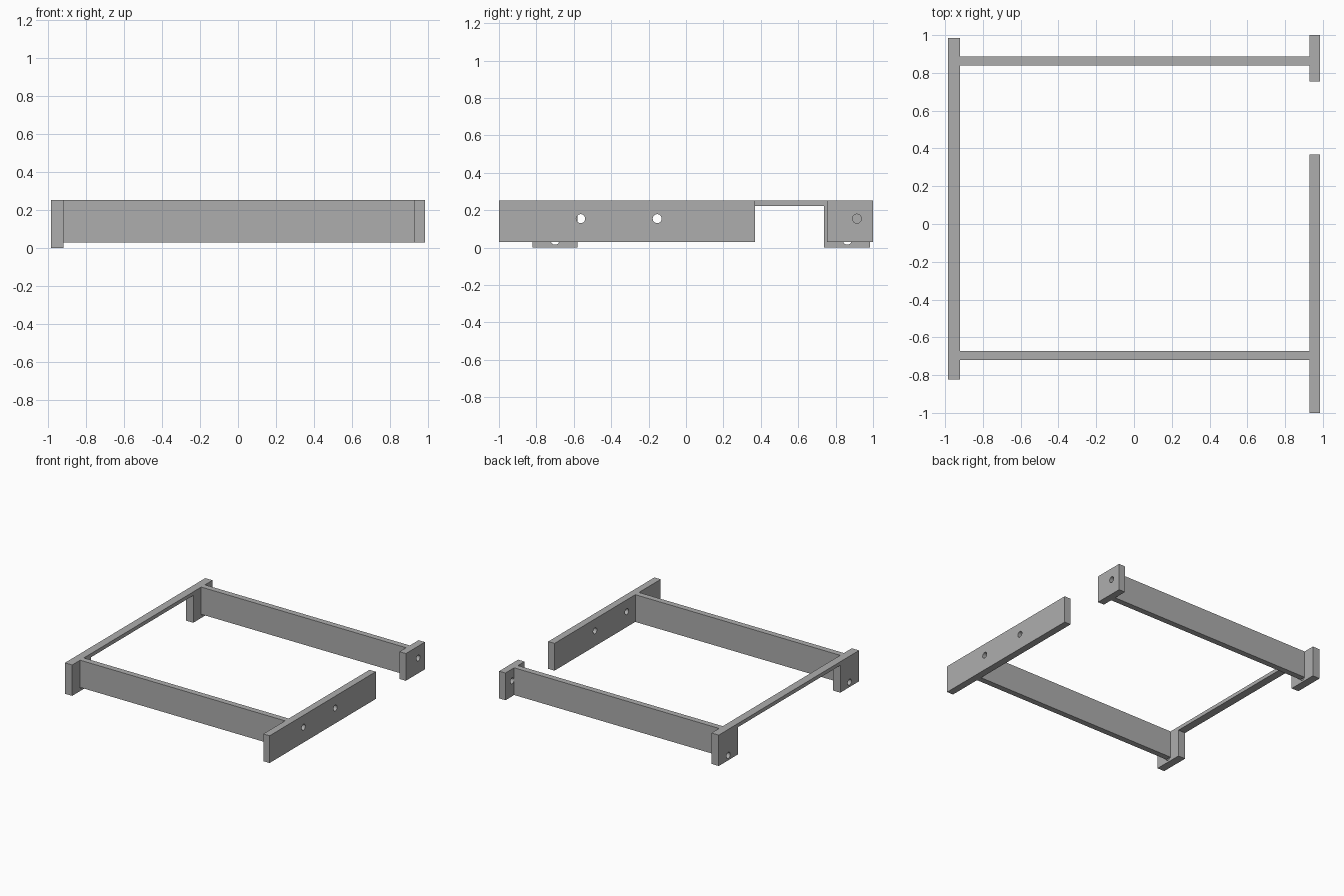
import bpy
from math import pi

default = bpy.data.objects.get("Cube")
if default:
    bpy.data.objects.remove(default, do_unlink=True)

grey = bpy.data.materials.new("plain grey")
grey.use_nodes = True
colour = (0.42, 0.42, 0.42, 1)
grey.diffuse_color = colour
grey.node_tree.nodes["Principled BSDF"].inputs["Base Color"].default_value = colour

TOP, RAIL_BOTTOM, HOLE_RADIUS = 0.252, 0.03, 0.024


def drill(part, x, y, z):
    """Cut a round hole along x right through a part."""
    bpy.ops.mesh.primitive_cylinder_add(vertices=32, radius=HOLE_RADIUS, depth=0.2,
                                        location=(x, y, z), rotation=(0, pi / 2, 0))
    cutter = bpy.context.object
    cutter.hide_render = True
    cut = part.modifiers.new("hole", 'BOOLEAN')
    cut.operation = 'DIFFERENCE'
    cut.solver = 'EXACT'
    cut.object = cutter
    bpy.context.view_layer.objects.active = part
    bpy.ops.object.modifier_apply(modifier=cut.name)
    bpy.data.objects.remove(cutter, do_unlink=True)


def board(name, xs, ys, zs, holes=()):
    """Box between two limits on each axis, with holes given as (y, z)."""
    spans = (xs, ys, zs)
    bpy.ops.mesh.primitive_cube_add(size=1, location=[(a + b) / 2 for a, b in spans])
    part = bpy.context.object
    part.name = name
    part.scale = [b - a for a, b in spans]
    bpy.ops.object.transform_apply(location=False, rotation=False, scale=True)
    part.data.materials.append(grey)
    for y, z in holes:
        drill(part, sum(xs) / 2, y, z)
    return part


post_x = (-0.985, -0.92)
plate_x = (0.928, 0.985)
rail_x = (post_x[1], plate_x[0])
upright = (RAIL_BOTTOM, TOP)

# Long rails
board("front_rail", rail_x, (-0.72, -0.672), upright)
board("back_rail", rail_x, (0.84, 0.888), upright)

# Posts at the far ends, each drilled low behind its rail
board("front_post", post_x, (-0.822, -0.58), (0, TOP), [(-0.7, 0.04)])
board("back_post", post_x, (0.738, 0.985), (0, TOP), [(0.862, 0.04)])

# Thin bar joining the posts at the top
board("top_bar", post_x, (-0.58, 0.738), (0.222, TOP))

# Mounting plates
board("long_plate", plate_x, (-1, 0.368), upright, [(-0.563, 0.155), (-0.154, 0.155)])
board("short_plate", plate_x, (0.755, 1), upright, [(0.914, 0.155)])
